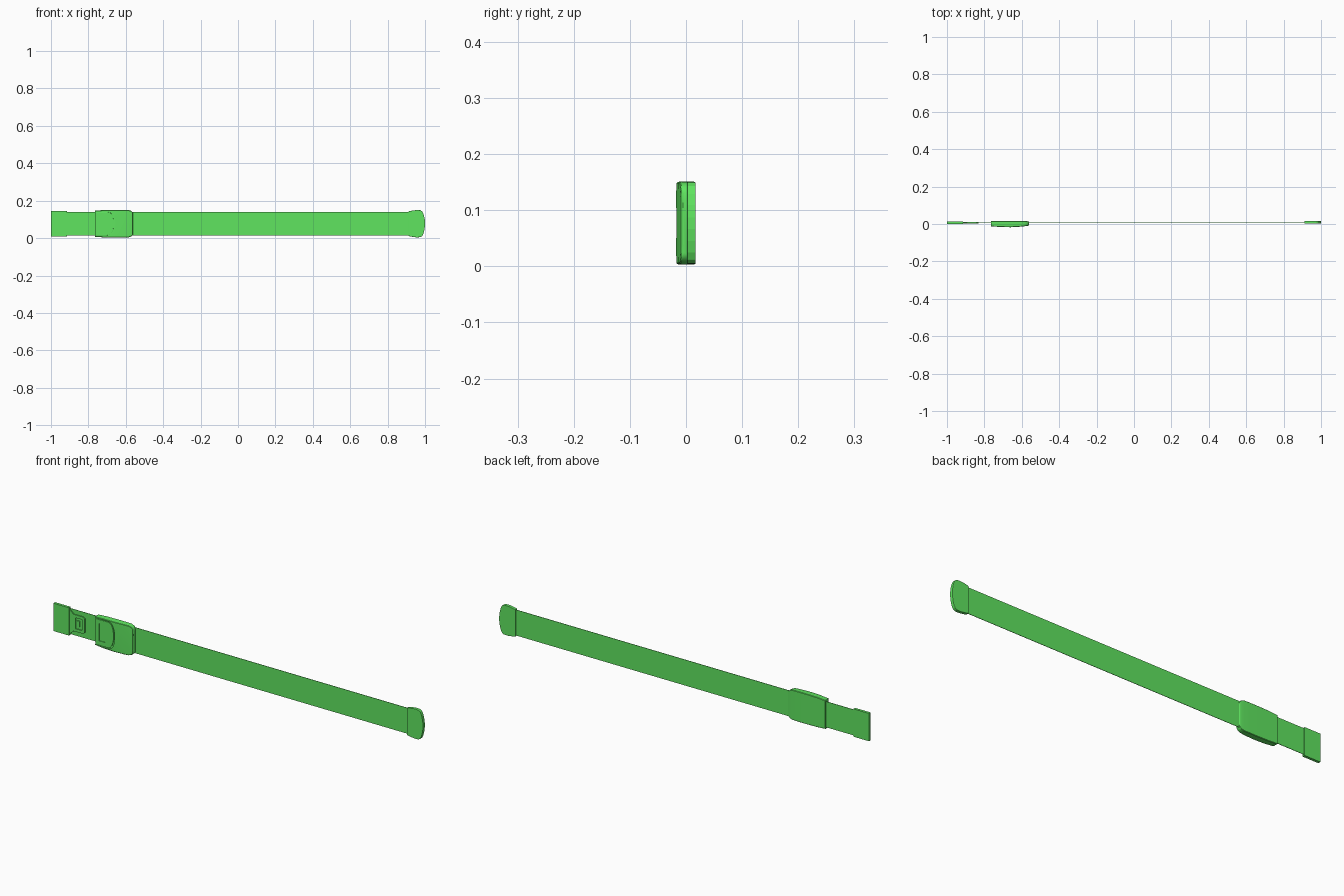
import bpy, bmesh, math

if "Cube" in bpy.data.objects:
    bpy.data.objects.remove(bpy.data.objects["Cube"])

MID = 0.077  # centre height of the belt

GREEN = bpy.data.materials.new("green")
GREEN.diffuse_color = (0.115, 0.78, 0.115, 1.0)
GREEN.use_nodes = True
GREEN.node_tree.nodes["Principled BSDF"].inputs["Base Color"].default_value = GREEN.diffuse_color


def make_object(name, bm):
    bmesh.ops.recalc_face_normals(bm, faces=bm.faces[:])
    mesh = bpy.data.meshes.new(name)
    bm.to_mesh(mesh)
    bm.free()
    mesh.materials.append(GREEN)
    obj = bpy.data.objects.new(name, mesh)
    bpy.context.collection.objects.link(obj)
    return obj


def prism(name, half, y0, y1, bevel=0.0):
    """Extrude an outline along y; half lists (x, height above MID), mirrored below."""
    pts = [(x, MID + h) for x, h in half] + [(x, MID - h) for x, h in reversed(half)]
    bm = bmesh.new()
    face = bm.faces.new([bm.verts.new((x, y0, z)) for x, z in pts])
    new = bmesh.ops.extrude_face_region(bm, geom=[face])["geom"]
    bmesh.ops.translate(bm, vec=(0, y1 - y0, 0),
                        verts=[g for g in new if isinstance(g, bmesh.types.BMVert)])
    obj = make_object(name, bm)
    if bevel:
        mod = obj.modifiers.new("Bevel", "BEVEL")
        mod.width, mod.segments, mod.limit_method = bevel, 2, "ANGLE"
    return obj


def loft(name, sections):
    """Skin softly chamfered sections, each (x, half height, front y, back y)."""
    bm = bmesh.new()
    rings = []
    for x, h, f, b in sections:
        prof = [(b, h - 0.002), (b - 0.002, h), (f + 0.006, h), (f + 0.002, h - 0.001),
                (f + 0.0005, h - 0.003), (f, h - 0.020)]
        ring = [(y, MID + z) for y, z in prof] + [(y, MID - z) for y, z in reversed(prof)]
        rings.append([bm.verts.new((x, y, z)) for y, z in ring])
    n = len(rings[0])
    for a, b in zip(rings, rings[1:]):
        for i in range(n):
            j = (i + 1) % n
            bm.faces.new((a[i], a[j], b[j], b[i]))
    bm.faces.new(rings[0])
    bm.faces.new(rings[-1])
    return make_object(name, bm)


def cut(target, cutter):
    mod = target.modifiers.new("Cut", "BOOLEAN")
    mod.operation, mod.object, mod.solver = "DIFFERENCE", cutter, "EXACT"
    cutter.hide_render = True
    cutter.hide_set(True)


def smooth(obj):
    bpy.ops.object.select_all(action="DESELECT")
    obj.select_set(True)
    bpy.context.view_layer.objects.active = obj
    bpy.ops.object.shade_smooth_by_angle(angle=math.radians(30))


def arc_end(x0, x1, h, n=6):
    """Half outline whose right end bows outward from x0 to x1."""
    return [(x0 + (x1 - x0) * math.sin(t), h * math.cos(t))
            for t in [math.pi / 2 * i / n for i in range(n)]]


# webbing strap
prism("strap", [(-0.93, 0.063), (0.93, 0.063)], 0.0085, 0.0105)

# folded end clip with its tongue plate
prism("end_clip", [(-1.0, 0.068), (-0.915, 0.068)], 0.0, 0.013)
tongue = prism("tongue", [(-0.93, 0.062), (-0.915, 0.062), (-0.893, 0.041),
                          (-0.842, 0.041), (-0.832, 0.034)], 0.003, 0.0075)
slot = prism("slot_cutter", [(-0.882, 0.027), (-0.848, 0.027), (-0.843, 0.022)], -0.02, 0.0082)
cut(tongue, slot)
prism("slot_catch", [(-0.876, 0.014), (-0.860, 0.014)], 0.004, 0.009)

# buckle shell, bulging at the front and rounded at the right end
shell = loft("buckle_shell", [
    (-0.765, 0.070, -0.013, 0.016), (-0.72, 0.073, -0.016, 0.016),
    (-0.66, 0.074, -0.0175, 0.016), (-0.61, 0.074, -0.0145, 0.016),
    (-0.585, 0.0735, -0.012, 0.0155), (-0.572, 0.069, -0.0105, 0.015),
    (-0.564, 0.062, -0.009, 0.014), (-0.561, 0.055, -0.005, 0.012)])
pocket = prism("pocket_cutter", [(-0.80, 0.066), (-0.70, 0.066)]
               + arc_end(-0.685, -0.655, 0.065), -0.04, -0.010)
mouth = prism("mouth_cutter", [(-0.80, 0.050), (-0.745, 0.050)], 0.001, 0.008)
cut(shell, pocket)
cut(shell, mouth)
smooth(shell)

# release button sitting in the pocket
button = prism("release_button", [(-0.763, 0.062), (-0.70, 0.062)] + arc_end(-0.69, -0.664, 0.061),
               -0.0140, -0.006, 0.001)
grip = prism("grip_cutter", [(-0.742, 0.042), (-0.708, 0.042), (-0.700, 0.034)], -0.04, -0.0115)
cut(button, grip)

# rounded strap tip
prism("strap_tip", [(0.912, 0.066), (0.932, 0.070), (0.955, 0.073), (0.975, 0.072),
                    (0.985, 0.066), (0.992, 0.052), (0.997, 0.032), (1.0, 0.010)],
      0.002, 0.017, 0.001)
